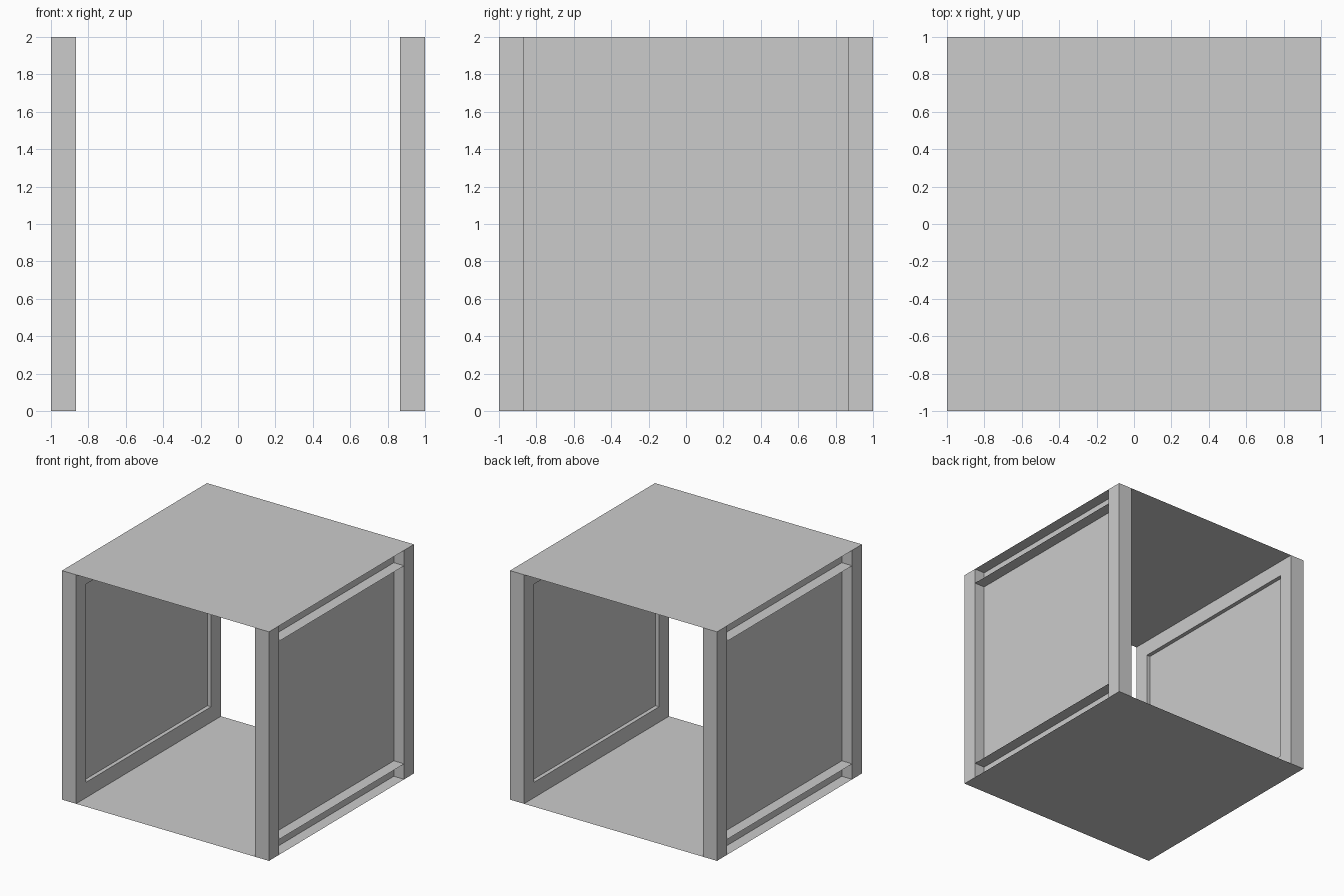
import bpy, bmesh

if "Cube" in bpy.data.objects:
    bpy.data.objects.remove(bpy.data.objects["Cube"])

P = 0.865   # inner edge of posts and rails
W = 0.135   # post / rail width
S = 0.90    # side panel plane


def make(name, build):
    bm = bmesh.new()
    build(bm)
    me = bpy.data.meshes.new(name)
    bm.to_mesh(me)
    bm.free()
    ob = bpy.data.objects.new(name, me)
    bpy.context.collection.objects.link(ob)
    return ob


def box(name, lo, hi, open_side=None):
    """Axis-aligned box; open_side is the sign of an x face to leave off."""
    def build(bm):
        bmesh.ops.create_cube(bm, size=1)
        for v in bm.verts:
            v.co = [lo[i] if v.co[i] < 0 else hi[i] for i in range(3)]
        if open_side:
            bm.normal_update()
            gone = [f for f in bm.faces if f.normal.x * open_side > 0.9]
            bmesh.ops.delete(bm, geom=gone, context='FACES_ONLY')
    return make(name, build)


def sheet(name, corners):
    return make(name, lambda bm: bm.faces.new([bm.verts.new(c) for c in corners]))


# top and bottom sheets, open front and back
for name, z in (("bottom_sheet", 0), ("top_sheet", 2)):
    sheet(name, [(-P, -1, z), (P, -1, z), (P, 1, z), (-P, 1, z)])

for side, s in (("left", -1), ("right", 1)):
    xs = sorted((s * P, s * 1.0))
    # corner posts
    for end, y0, y1 in (("front", -1, -P), ("back", P, 1)):
        box(f"{end}_{side}_post", (xs[0], y0, 0), (xs[1], y1, 2))
    # rails: channels open to the outside
    for lvl, z0, z1 in (("lower", 0, W), ("upper", 2 - W, 2)):
        box(f"{lvl}_{side}_rail", (xs[0], -P, z0), (xs[1], P, z1), s)
    # recessed side panel
    x = s * S
    sheet(f"{side}_panel", [(x, -s * P, 0), (x, s * P, 0), (x, s * P, 2), (x, -s * P, 2)])
